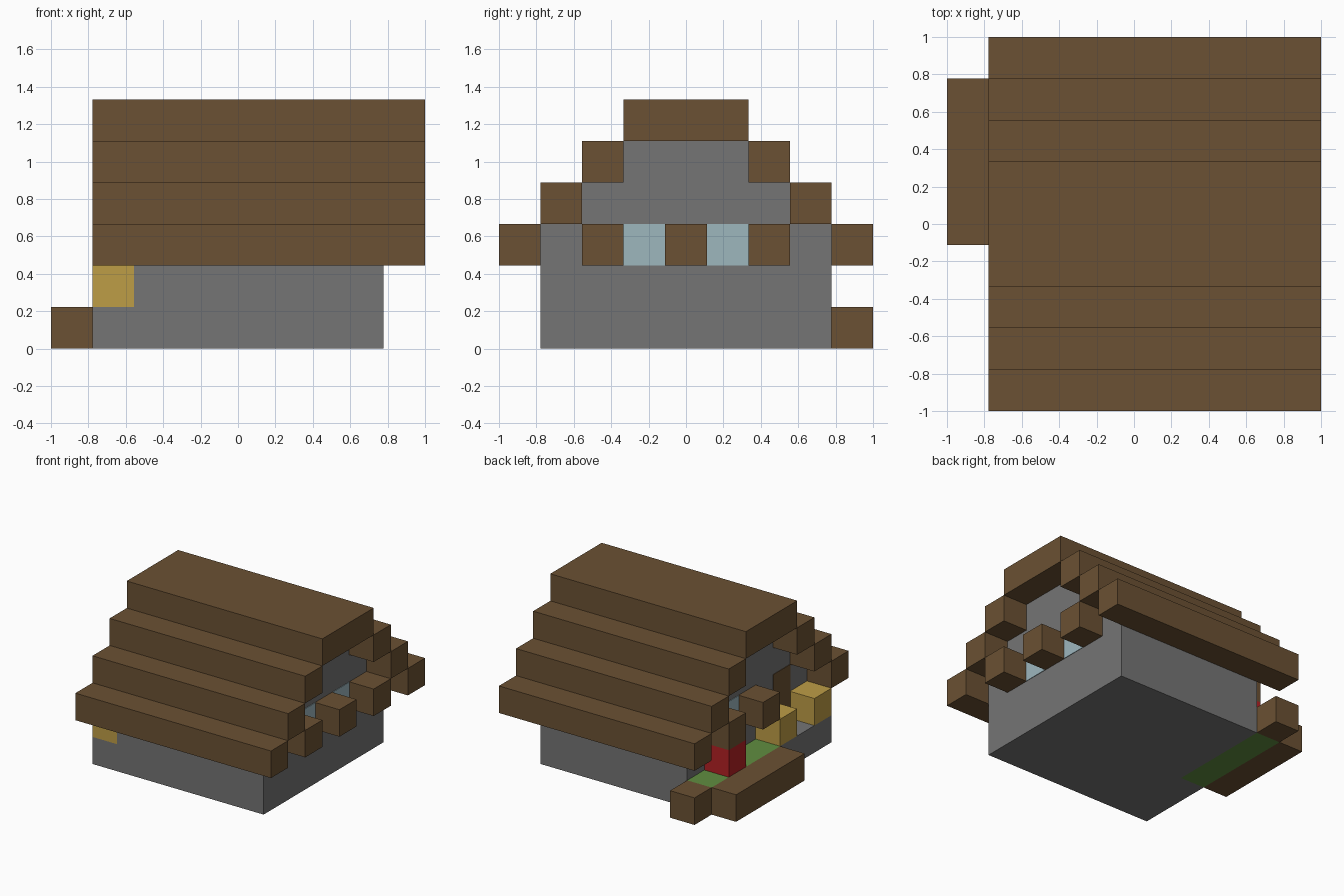
import bpy
import bmesh
from mathutils import Vector

cube = bpy.data.objects.get("Cube")
if cube:
    bpy.data.objects.remove(cube, do_unlink=True)

U = 2 / 9  # edge of one block


def linear(c):
    c /= 255
    return c / 12.92 if c <= 0.04045 else ((c + 0.055) / 1.055) ** 2.4


def material(name, r, g, b):
    m = bpy.data.materials.new(name)
    m.use_nodes = True
    color = (linear(r), linear(g), linear(b), 1)
    m.diffuse_color = color
    m.node_tree.nodes["Principled BSDF"].inputs["Base Color"].default_value = color
    return m


WOOD = material("brown wood", 107, 81, 51)
STONE = material("grey stone", 117, 117, 117)
GLASS = material("pale blue glass", 157, 183, 190)
GOLD = material("straw yellow", 190, 157, 70)
GRASS = material("grass green", 96, 142, 64)
RED = material("red", 180, 32, 36)


def block(name, mat, x, y, z):
    """Box given by its (start, end) block numbers along each axis."""
    lo = Vector((x[0] - 4.5, y[0] - 4.5, z[0])) * U
    hi = Vector((x[1] - 4.5, y[1] - 4.5, z[1])) * U
    bm = bmesh.new()
    bmesh.ops.create_cube(bm, size=1)
    bmesh.ops.scale(bm, vec=hi - lo, verts=bm.verts)
    bmesh.ops.translate(bm, vec=(lo + hi) / 2, verts=bm.verts)
    mesh = bpy.data.meshes.new(name)
    bm.to_mesh(mesh)
    bm.free()
    mesh.materials.append(mat)
    obj = bpy.data.objects.new(name, mesh)
    bpy.context.collection.objects.link(obj)
    return obj


def cell(name, mat, i, j, k):
    return block(name, mat, (i, i + 1), (j, j + 1), (k, k + 1))


# Stone house body with stepped gables
HOUSE = (2, 8)
block("walls", STONE, HOUSE, (1, 8), (0, 3))
block("lower_gable", STONE, HOUSE, (2, 7), (3, 4))
block("upper_gable", STONE, HOUSE, (3, 6), (4, 5))

# Stepped roof, overhanging both gables
ROOF = (1, 9)
for step in range(3):
    for side, j in (("front", step), ("back", 8 - step)):
        block(f"{side}_roof_step_{step + 1}", WOOD, ROOF, (j, j + 1), (step + 2, step + 3))
block("roof_ridge", WOOD, ROOF, (3, 6), (5, 6))

# Projecting beams on both gable ends
for j in (2, 4, 6):
    cell("left_beam", WOOD, 8, j, 2)
for j in (4, 6):
    cell("right_beam", WOOD, 1, j, 2)

# Windows and door as thin plates on the gable walls
T = 0.02
for j in (3, 5):
    block("left_window", GLASS, (8, 8 + T), (j, j + 1), (2, 3))
block("right_window", GLASS, (2 - T, 2), (5, 6), (2, 3))
block("door", WOOD, (2 - T, 2), (2, 3), (1, 3))

# Porch floor, garden bed and its wooden border
block("porch_floor", STONE, (1, 2), (1, 4), (0, 1))
block("garden_bed", GRASS, (1, 2), (4, 8), (0, 1))
block("garden_border", WOOD, (0, 1), (4, 8), (0, 1))
cell("garden_border_end", WOOD, 1, 8, 0)

# Blocks standing on the porch and garden
for j in (1, 3):
    cell("straw_block", GOLD, 1, j, 1)
cell("red_block", RED, 1, 6, 1)
